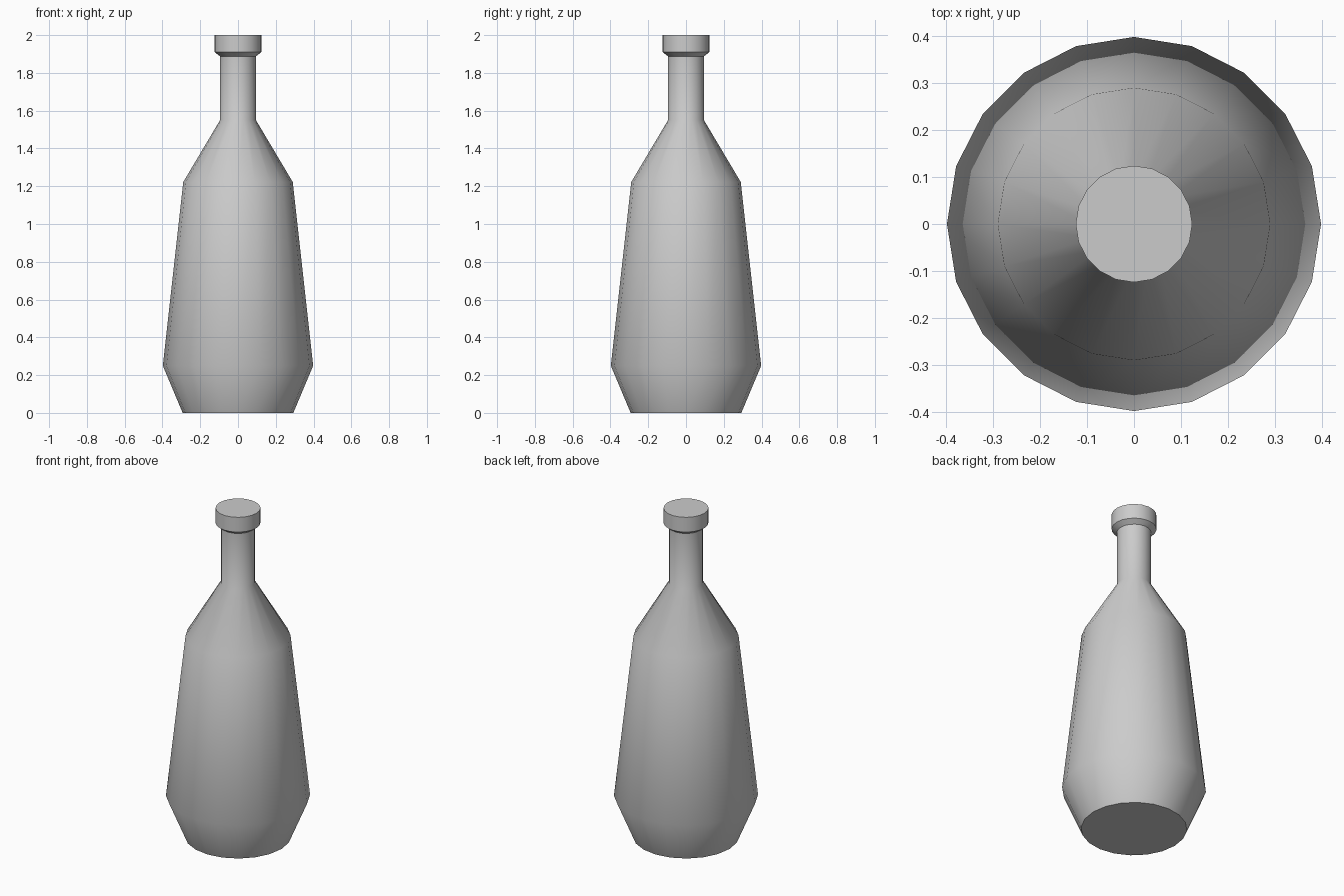
import bpy, bmesh, math

if "Cube" in bpy.data.objects:
    bpy.data.objects.remove(bpy.data.objects["Cube"])

SIDES = 20
# Bottle outline from base to lip: (radius, height)
PROFILE = [(0.293, 0.0), (0.398, 0.25), (0.29, 1.222), (0.095, 1.55),
           (0.095, 1.888), (0.124, 1.91), (0.124, 2.0)]

bm = bmesh.new()
rings = []
for r, z in PROFILE:
    rings.append([bm.verts.new((r * math.cos(2 * math.pi * i / SIDES),
                                r * math.sin(2 * math.pi * i / SIDES), z))
                  for i in range(SIDES)])

# Walls between neighbouring rings
for low, high in zip(rings, rings[1:]):
    for i in range(SIDES):
        j = (i + 1) % SIDES
        bm.faces.new((low[i], low[j], high[j], high[i]))

# Flat base and closed top
bm.faces.new(rings[0][::-1])
bm.faces.new(rings[-1])

mesh = bpy.data.meshes.new("bottle")
bm.to_mesh(mesh)
bm.free()
bottle = bpy.data.objects.new("bottle", mesh)
bpy.context.collection.objects.link(bottle)

# Smooth body, crisp rims
bpy.context.view_layer.objects.active = bottle
bottle.select_set(True)
bpy.ops.object.shade_smooth_by_angle(angle=math.radians(40))
